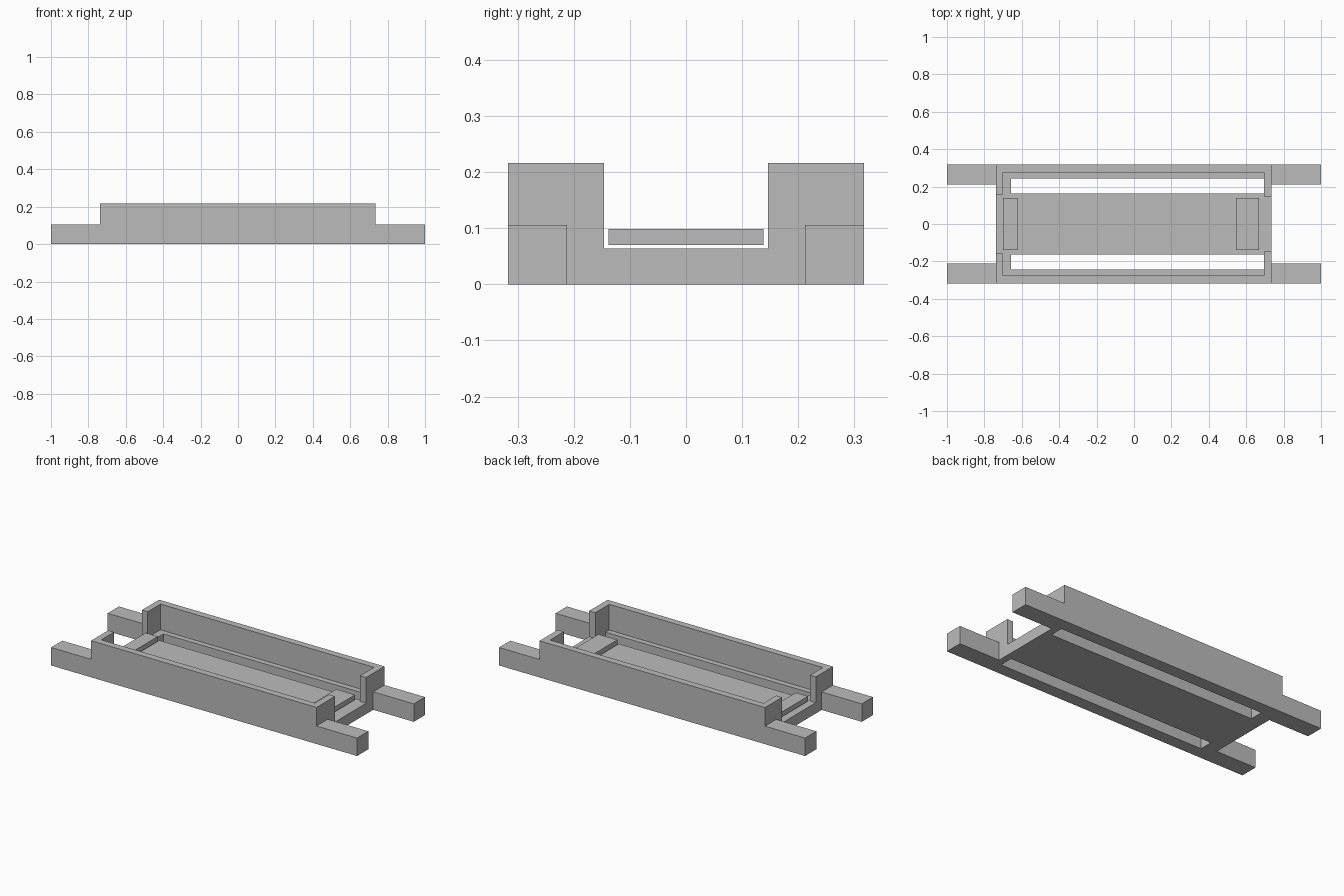
import bpy
import bmesh

if "Cube" in bpy.data.objects:
    bpy.data.objects.remove(bpy.data.objects["Cube"], do_unlink=True)

grey = bpy.data.materials.new("plain grey")
grey.use_nodes = True
colour = (0.5, 0.5, 0.5, 1)
grey.diffuse_color = colour
grey.node_tree.nodes["Principled BSDF"].inputs["Base Color"].default_value = colour

FLOOR, TOP, ARM_TOP = 0.064, 0.216, 0.106
LEFT, RIGHT = -0.738, 0.735        # ends of the tray
IN_LEFT, IN_RIGHT = -0.70, 0.695   # inner faces of the end walls
HALF = 0.317


def extrude(name, profile, y0, y1):
    """Solid made from an x-z profile swept along y."""
    bm = bmesh.new()
    face = bm.faces.new([bm.verts.new((x, y0, z)) for x, z in profile])
    swept = bmesh.ops.extrude_face_region(bm, geom=[face])["geom"]
    verts = [v for v in swept if isinstance(v, bmesh.types.BMVert)]
    bmesh.ops.translate(bm, verts=verts, vec=(0, y1 - y0, 0))
    bmesh.ops.recalc_face_normals(bm, faces=bm.faces)
    mesh = bpy.data.meshes.new(name)
    bm.to_mesh(mesh)
    bm.free()
    mesh.materials.append(grey)
    obj = bpy.data.objects.new(name, mesh)
    bpy.context.collection.objects.link(obj)
    return obj


def box(name, x0, x1, y0, y1, z0, z1):
    return extrude(name, [(x0, z0), (x1, z0), (x1, z1), (x0, z1)], y0, y1)


def cut(obj, *bounds):
    """Remove a box-shaped volume from an object."""
    cutter = box("cutter", *bounds)
    cutter.hide_render = True
    mod = obj.modifiers.new("cut", "BOOLEAN")
    mod.operation = "DIFFERENCE"
    mod.solver = "EXACT"
    mod.object = cutter
    bpy.context.view_layer.objects.active = obj
    bpy.ops.object.modifier_apply(modifier=mod.name)
    bpy.data.objects.remove(cutter, do_unlink=True)


# Tray body with low arms at both ends
tray = extrude("tray_body", [
    (-1, 0), (1, 0), (1, ARM_TOP), (RIGHT, ARM_TOP),
    (RIGHT, TOP), (LEFT, TOP), (LEFT, ARM_TOP), (-1, ARM_TOP)], -HALF, HALF)

# Gaps between the arms
cut(tray, RIGHT, 1.2, -0.212, 0.212, -0.1, 0.4)
cut(tray, -1.2, LEFT, -0.212, 0.212, -0.1, 0.4)

# Inner cavity and the openings in the end walls
cut(tray, IN_LEFT, IN_RIGHT, -0.276, 0.276, FLOOR, 0.4)
cut(tray, 0.5, 1.2, -0.146, 0.146, FLOOR, 0.4)
cut(tray, -1.2, -0.5, -0.157, 0.157, FLOOR, 0.4)

# Long slots through the floor
for side in (-1, 1):
    y0, y1 = sorted((side * 0.163, side * 0.243))
    cut(tray, -0.657, IN_RIGHT, y0, y1, -0.1, 0.15)

# Raised cross pads just above the floor
box("right_pad", -0.70, -0.62, -0.138, 0.138, 0.07, 0.099)
box("left_pad", 0.545, 0.668, -0.138, 0.138, 0.07, 0.099)
